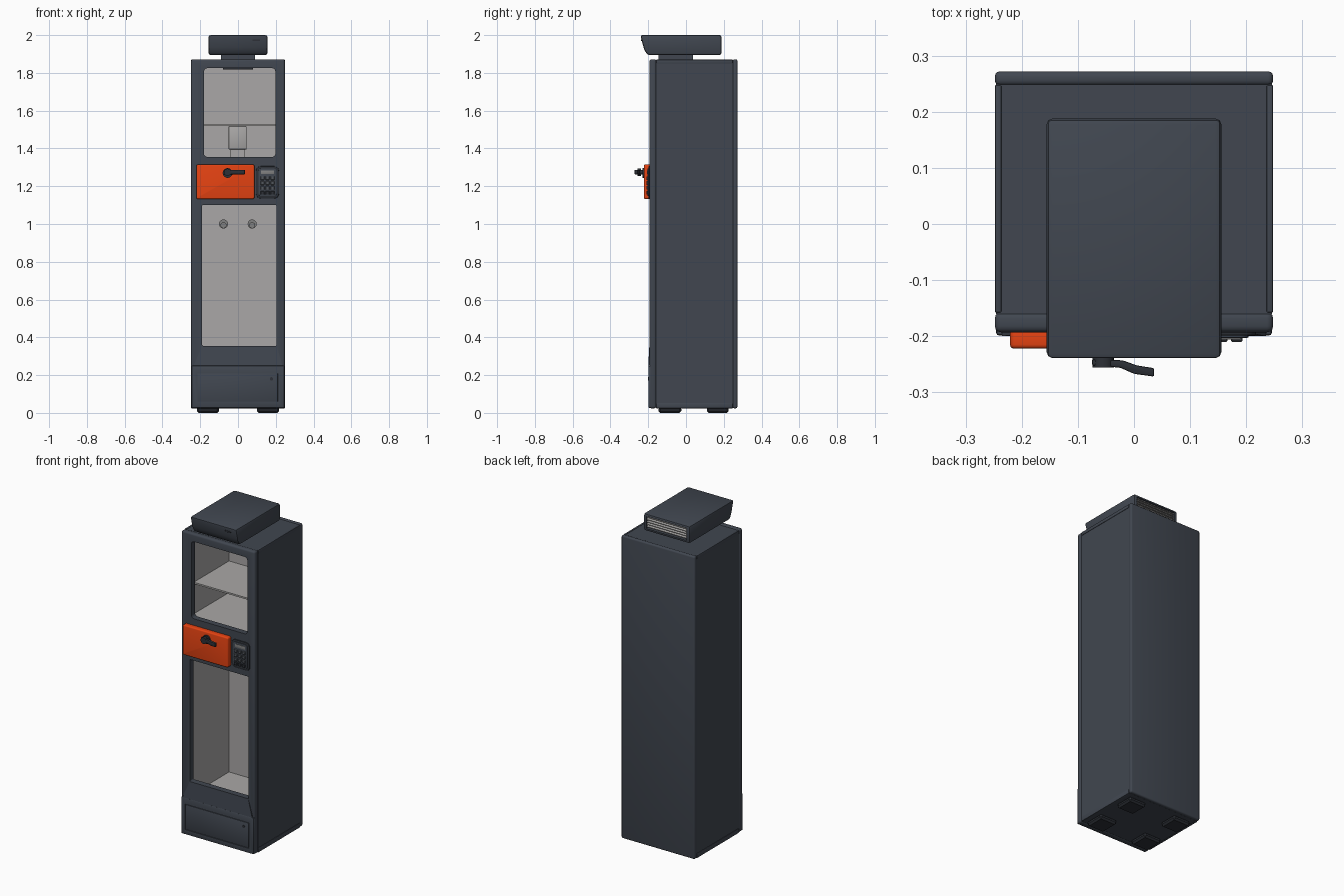
import bpy, bmesh, math
from mathutils import Matrix, Vector

if "Cube" in bpy.data.objects:
    bpy.data.objects.remove(bpy.data.objects["Cube"])


def material(name, r, g, b):
    m = bpy.data.materials.new(name)
    m.diffuse_color = (r, g, b, 1)
    m.use_nodes = True
    m.node_tree.nodes["Principled BSDF"].inputs["Base Color"].default_value = m.diffuse_color
    return m


SLATE = material("slate paint", 0.052, 0.062, 0.080)
GREY = material("interior grey", 0.40, 0.39, 0.385)
ORANGE = material("orange paint", 0.78, 0.055, 0.006)
DARK = material("dark plastic", 0.026, 0.030, 0.038)
KEY = material("key grey", 0.085, 0.095, 0.11)
STEEL = material("steel", 0.22, 0.22, 0.22)


def finish(bm, name, mat):
    bmesh.ops.recalc_face_normals(bm, faces=bm.faces[:])
    me = bpy.data.meshes.new(name)
    bm.to_mesh(me)
    bm.free()
    ob = bpy.data.objects.new(name, me)
    bpy.context.collection.objects.link(ob)
    me.materials.append(mat)
    return ob


def bevel(bm, edges, width, segs):
    bmesh.ops.bevel(bm, geom=edges, offset=width, segments=segs,
                    affect='EDGES', profile=0.5, clamp_overlap=True)


def box(name, x, y, z, mat, bev=0.0, segs=2, corner=0.0):
    """Box from ranges; corner rounds the y-parallel edges, bev all sharp ones."""
    bm = bmesh.new()
    size = Vector((x[1] - x[0], y[1] - y[0], z[1] - z[0]))
    mid = Vector((sum(x) / 2, sum(y) / 2, sum(z) / 2))
    bmesh.ops.create_cube(bm, size=1, matrix=Matrix.Translation(mid) @ Matrix.Diagonal((*size, 1)))
    if corner:
        bevel(bm, [e for e in bm.edges
                   if abs(e.verts[0].co.y - e.verts[1].co.y) > size.y * 0.9], corner, 4)
    if bev:
        bevel(bm, [e for e in bm.edges if e.calc_face_angle(0) > 1.0], bev, segs)
    return finish(bm, name, mat)


def prism(name, pts, axis, lo, hi, mat, bev=0.0, segs=2):
    """Extrude a profile along x (pts are y,z) or z (pts are x,y)."""
    bm = bmesh.new()
    place = (lambda p: (lo, p[0], p[1])) if axis == 'x' else (lambda p: (p[0], p[1], lo))
    face = bm.faces.new([bm.verts.new(place(p)) for p in pts])
    ext = bmesh.ops.extrude_face_region(bm, geom=[face])['geom']
    step = (hi - lo, 0, 0) if axis == 'x' else (0, 0, hi - lo)
    bmesh.ops.translate(bm, vec=step, verts=[v for v in ext if isinstance(v, bmesh.types.BMVert)])
    bmesh.ops.recalc_face_normals(bm, faces=bm.faces[:])
    if bev:
        bevel(bm, bm.edges[:], bev, segs)
    return finish(bm, name, mat)


def disc(name, x, z, y, r, mat, r2=None, n=20):
    """Cylinder or cone along y; r at the front end, r2 at the back."""
    bm = bmesh.new()
    m = Matrix.Translation((x, sum(y) / 2, z)) @ Matrix.Rotation(math.pi / 2, 4, 'X')
    bmesh.ops.create_cone(bm, cap_ends=True, segments=n, radius1=r if r2 is None else r2,
                          radius2=r, depth=y[1] - y[0], matrix=m)
    return finish(bm, name, mat)


def cut(ob, cutter):
    mod = ob.modifiers.new("cut", 'BOOLEAN')
    mod.operation, mod.solver, mod.object = 'DIFFERENCE', 'EXACT', cutter
    bpy.context.view_layer.objects.active = ob
    bpy.ops.object.modifier_apply(modifier=mod.name)
    bpy.data.objects.remove(cutter)


# Cabinet shell with two open compartments, lined in grey
shell = box("cabinet_shell", (-.2455, .2455), (-.16, .25), (.026, 1.868), SLATE)
for z in ((1.335, 1.848), (.24, 1.118)):
    cut(shell, box("cavity_cutter", (-.225, .225), (-.3, .235), z, SLATE))
shell.data.materials.clear()
shell.data.materials.append(SLATE)
shell.data.materials.append(GREY)
for p in shell.data.polygons:
    c = p.center
    inside = abs(c.x) < .23 and -.159 < c.y < .24 and .2 < c.z < 1.86
    p.material_index = 1 if inside else 0

# Rails along the top and bottom of the side walls
for z, n in (((1.84, 1.87), "top_rail"), ((.024, .052), "bottom_rail")):
    for s, side in ((-1, "left"), (1, "right")):
        xs = sorted((s * .236, s * .248))
        box(f"{side}_{n}", xs, (-.158, .248), z if n == "bottom_rail" else (1.849, 1.87), SLATE, .003)

# Back panel and front frame with two windows
box("back_panel", (-.248, .248), (.247, .272), (.024, 1.872), SLATE, .009, 3)
frame = box("front_frame", (-.248, .248), (-.193, -.157), (.024, 1.872), SLATE, .011, 3)
cut(frame, box("window_cutter", (-.18, .198), (-.3, 0), (1.355, 1.825), SLATE, corner=.018))
cut(frame, box("window_cutter", (-.19, .205), (-.3, 0), (.355, 1.10), SLATE, corner=.006))

# Sloping sill below the lower window, flaring to the lower panel
bm = bmesh.new()
ring = [(-.19, -.194, .355), (.205, -.194, .355), (.235, -.2, .25), (-.235, -.2, .25)]
front = [bm.verts.new(p) for p in ring]
back = [bm.verts.new((p[0], -.185, p[2])) for p in ring]
bm.faces.new(front)
bm.faces.new(back)
for i in range(4):
    j = (i + 1) % 4
    bm.faces.new((front[i], front[j], back[j], back[i]))
finish(bm, "sloping_sill", SLATE)

# Lower panel, drawer and its lock
panel = box("lower_panel", (-.246, .246), (-.199, -.16), (.026, .25), SLATE, .006)
cut(panel, box("drawer_cutter", (-.219, .215), (-.25, -.194), (.056, .213), SLATE))
box("drawer_front", (-.215, .211), (-.198, -.19), (.06, .209), SLATE, .002)
disc("drawer_lock", .177, .18, (-.2, -.19), .009, DARK)

# Upper compartment: shelf, wall column and light bar
box("shelf", (-.225, .225), (-.105, .235), (1.518, 1.528), GREY)
box("column_head", (-.05, .046), (.15, .235), (1.395, 1.518), GREY, .004)
box("column_foot", (-.04, .038), (.165, .235), (1.335, 1.395), GREY)
box("light_bar", (-.08, .08), (-.15, -.11), (1.818, 1.848), DARK, .004)

# Coat hooks on the rear wall of the lower compartment
for x, side in ((-.077, "left"), (.075, "right")):
    disc(f"{side}_hook_plate", x, 1.0, (.225, .235), .024, STEEL)
    disc(f"{side}_hook_stem", x, 1.0, (.195, .225), .009, STEEL)
    disc(f"{side}_hook_knob", x, .993, (.182, .197), .016, STEEL, .012)

# Orange door plate with lever handle
box("orange_plate", (-.221, .087), (-.222, -.185), (1.132, 1.315), ORANGE, .007, 3, corner=.01)
disc("handle_rose", -.055, 1.27, (-.230, -.22), .026, DARK)
disc("handle_neck", -.055, 1.274, (-.248, -.228), .012, DARK)
lever = [(-.075, -.241), (-.02, -.243), (.005, -.252), (.036, -.257),
         (.036, -.272), (.0, -.267), (-.025, -.256), (-.075, -.252)]
prism("handle_lever", lever, 'z', 1.263, 1.287, DARK, .003)
disc("handle_hub", -.055, 1.274, (-.256, -.238), .019, DARK)

# Keypad with display and twelve keys
box("keypad_rim", (.095, .217), (-.199, -.185), (1.135, 1.306), DARK, .003, 2, corner=.026)
box("keypad_face", (.108, .204), (-.203, -.19), (1.147, 1.294), SLATE, .002, 2, corner=.016)
box("keypad_display", (.122, .190), (-.206, -.2), (1.264, 1.283), STEEL, .001)
for row in range(4):
    for col in range(3):
        x, z = .129 + col * .027, 1.243 - row * .026
        box(f"key_{row}_{col}", (x - .0105, x + .0105), (-.210, -.2), (z - .0095, z + .0095),
            KEY if row < 3 else DARK, .002, 1)

# Roof unit: neck, slanted-front head, front slot and rear louvres
box("head_neck", (-.09, .089), (-.145, .036), (1.865, 1.9), SLATE)
head = prism("head_unit", [(-.242, 2.0), (.188, 2.0), (.188, 1.895), (-.205, 1.895), (-.222, 1.925)],
             'x', -.156, .156, SLATE, .011, 2)
cut(head, box("grille_cutter", (-.136, .136), (.165, .25), (1.911, 1.986), SLATE))
box("grille_back", (-.136, .136), (.16, .167), (1.911, 1.986), STEEL)
for i in range(5):
    z = 1.919 + i * .0145
    prism(f"louvre_{i}", [(.167, z + .006), (.184, z), (.184, z + .004), (.167, z + .010)],
          'x', -.136, .136, GREY)
box("head_slot", (.076, .116), (-.2385, -.225), (1.969, 1.978), DARK)

# Four feet
for x in ((-.218, -.1), (.1, .218)):
    for y in ((-.146, -.025), (.11, .226)):
        box("foot", x, y, (0, .03), DARK, .01, 1)

# Smooth the rounded edges, keep the flat faces crisp
for ob in bpy.context.collection.objects:
    bpy.ops.object.select_all(action='DESELECT')
    ob.select_set(True)
    bpy.context.view_layer.objects.active = ob
    bpy.ops.object.shade_smooth_by_angle(angle=math.radians(35))
